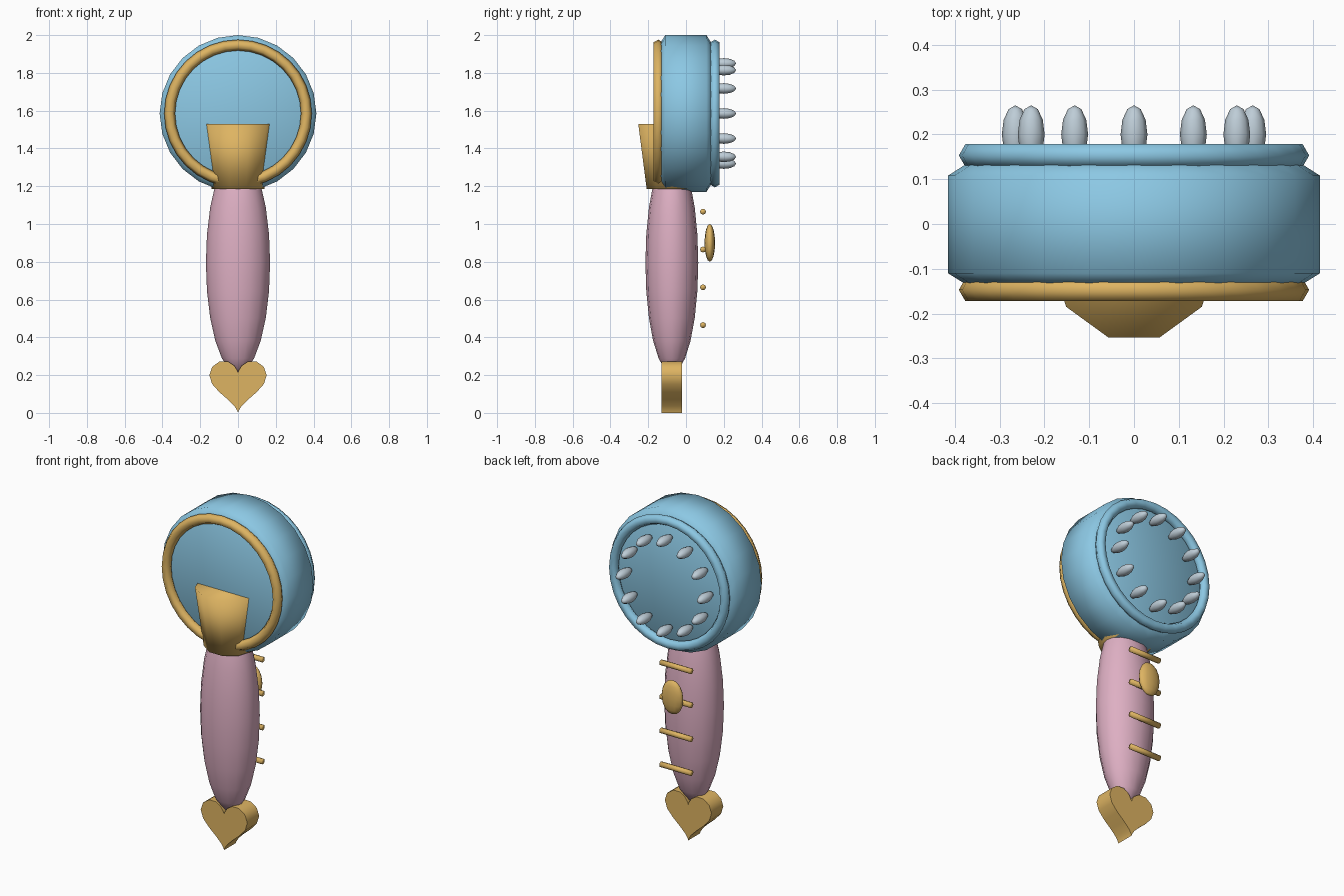
import bpy, bmesh, math
from mathutils import Matrix, Vector

if "Cube" in bpy.data.objects:
    bpy.data.objects.remove(bpy.data.objects["Cube"])

HEAD_Z = 1.585      # centre height of the round head
GRIP_Y = -0.075     # depth of the handle axis
TO_Y = Matrix.Rotation(math.radians(-90), 4, 'X')   # turns local z into +y


def material(name, rgb):
    m = bpy.data.materials.new(name)
    m.diffuse_color = (*rgb, 1.0)
    m.use_nodes = True
    m.node_tree.nodes["Principled BSDF"].inputs["Base Color"].default_value = m.diffuse_color
    return m


BLUE = material("sky blue", (0.262, 0.578, 0.776))
GOLD = material("gold", (0.73, 0.456, 0.122))
PINK = material("soft pink", (0.73, 0.43, 0.546))
SILVER = material("silver", (0.515, 0.61, 0.68))


def finish(name, bm, mat, smooth=True):
    bmesh.ops.recalc_face_normals(bm, faces=bm.faces)
    me = bpy.data.meshes.new(name)
    bm.to_mesh(me)
    bm.free()
    me.materials.append(mat)
    for p in me.polygons:
        p.use_smooth = smooth
    ob = bpy.data.objects.new(name, me)
    bpy.context.collection.objects.link(ob)
    return ob


def ellipsoid(name, loc, size, mat, seg, rings, turn=Matrix()):
    bm = bmesh.new()
    m = Matrix.Translation(loc) @ Matrix.Diagonal((*size, 1)) @ turn
    bmesh.ops.create_uvsphere(bm, u_segments=seg, v_segments=rings, radius=1, matrix=m)
    return finish(name, bm, mat)


def cone(name, loc, r1, r2, depth, seg, mat, turn=Matrix()):
    bm = bmesh.new()
    bmesh.ops.create_cone(bm, cap_ends=True, segments=seg, radius1=r1, radius2=r2,
                          depth=depth, matrix=Matrix.Translation(loc) @ turn)
    return finish(name, bm, mat)


def lathe(name, loc, profile, seg, mat, closed):
    """Spin (radius, depth) points about the y axis; caps open profiles."""
    bm = bmesh.new()
    loops = []
    for r, d in profile:
        loops.append([bm.verts.new(Vector(loc) + Vector((
            r * math.cos(i * math.tau / seg), d, r * math.sin(i * math.tau / seg))))
            for i in range(seg)])
    pairs = list(zip(loops, loops[1:]))
    if closed:
        pairs.append((loops[-1], loops[0]))
    else:
        bm.faces.new(loops[0])
        bm.faces.new(loops[-1])
    for a, b in pairs:
        for i in range(seg):
            j = (i + 1) % seg
            bm.faces.new((a[i], a[j], b[j], b[i]))
    return finish(name, bm, mat)


# Round head with bevelled rims
lathe("head", (0, 0, HEAD_Z),
      [(0.372, -0.137), (0.415, -0.11), (0.415, 0.108), (0.365, 0.14)], 24, BLUE, False)

# Front and back rims, six-sided in section
section = [(0.362 + 0.029 * math.cos(k * math.pi / 3), 0.029 * math.sin(k * math.pi / 3))
           for k in range(6)]
lathe("front_rim", (0, -0.147, HEAD_Z), section, 32, GOLD, True)
lathe("back_rim", (0, 0.153, HEAD_Z), section, 32, BLUE, True)

# Ring of twelve bristles on the back
for i in range(12):
    a = i * math.tau / 12
    ellipsoid("bristle", (0.265 * math.cos(a), 0.2, HEAD_Z + 0.265 * math.sin(a)),
              (0.03, 0.065, 0.028), SILVER, 8, 6, TO_Y)

# Flared collar joining head and handle, one corner facing forward
cone("collar", (0, GRIP_Y, 1.358), 0.14, 0.187, 0.345, 10, GOLD,
     Matrix.Rotation(math.radians(-90), 4, 'Z'))

# Handle
ellipsoid("handle", (0, GRIP_Y, 0.795), (0.17, 0.14, 0.585), PINK, 16, 12)

# Cross bars and oval button behind the handle
for z in (0.465, 0.665, 0.865, 1.065):
    cone("cross_bar", (0, 0.09, z), 0.016, 0.016, 0.2, 8, GOLD,
         Matrix.Rotation(math.radians(90), 4, 'Y'))
ellipsoid("button", (0, 0.126, 0.9), (0.07, 0.028, 0.1), GOLD, 12, 8)

# Heart at the foot of the handle
bm = bmesh.new()
outline = []
for i in range(24):
    t = i * math.tau / 24
    x = 16 * math.sin(t) ** 3
    z = 13 * math.cos(t) - 5 * math.cos(2 * t) - 2 * math.cos(3 * t) - math.cos(4 * t)
    outline.append(bm.verts.new((x * 0.0095, -0.13, 0.162 + z * 0.0095)))
face = bm.faces.new(outline)
out = bmesh.ops.extrude_face_region(bm, geom=[face])
bmesh.ops.translate(bm, vec=(0, 0.11, 0),
                    verts=[g for g in out["geom"] if isinstance(g, bmesh.types.BMVert)])
heart = finish("heart", bm, GOLD)
bpy.context.view_layer.objects.active = heart
heart.select_set(True)
bpy.ops.object.shade_smooth_by_angle(angle=math.radians(40))
